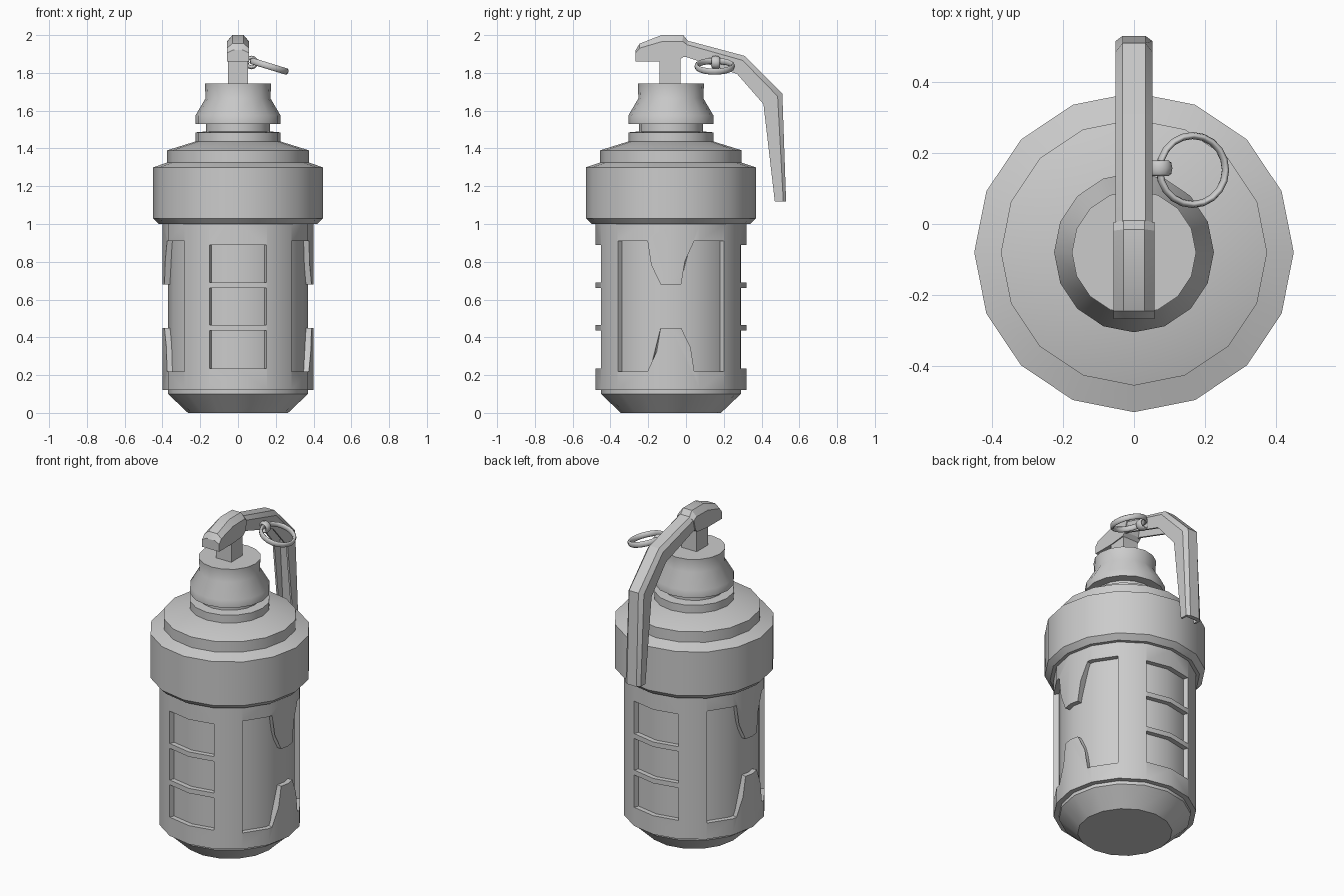
import bpy, bmesh
from math import sin, cos, tan, radians, tau

if "Cube" in bpy.data.objects:
    bpy.data.objects.remove(bpy.data.objects["Cube"])

AXIS_Y = -0.08   # the body axis sits slightly forward of the origin
SIDES = 16


def make(name, verts, faces):
    mesh = bpy.data.meshes.new(name)
    mesh.from_pydata(verts, [], faces)
    bm = bmesh.new()
    bm.from_mesh(mesh)
    bmesh.ops.recalc_face_normals(bm, faces=bm.faces)
    bm.to_mesh(mesh)
    bm.free()
    obj = bpy.data.objects.new(name, mesh)
    bpy.context.collection.objects.link(obj)
    return obj


def activate(obj):
    bpy.ops.object.select_all(action='DESELECT')
    obj.select_set(True)
    bpy.context.view_layer.objects.active = obj


def smooth(obj, angle=35):
    activate(obj)
    bpy.ops.object.shade_smooth_by_angle(angle=radians(angle))
    return obj


def loft(name, rings, closed=False):
    """Skin equal-length loops; cap the ends, or join last to first."""
    n, m = len(rings[0]), len(rings)
    verts = [p for ring in rings for p in ring]
    faces = [(i * n + j, i * n + (j + 1) % n,
              (i + 1) % m * n + (j + 1) % n, (i + 1) % m * n + j)
             for i in range(m if closed else m - 1) for j in range(n)]
    if not closed:
        faces += [tuple(range(n)), tuple(range((m - 1) * n, m * n))]
    return make(name, verts, faces)


def lathe(name, profile, closed=False):
    rings = [[(r * cos(tau * k / SIDES), AXIS_Y + r * sin(tau * k / SIDES), z)
              for k in range(SIDES)] for r, z in profile]
    return loft(name, rings, closed)


# Turned body parts
smooth(lathe("body_core", [(0.265, 0), (0.37, 0.10), (0.37, 1.02)]))
smooth(lathe("collar", [(0.42, 1.0), (0.45, 1.03), (0.45, 1.30), (0.375, 1.325),
                        (0.375, 1.39), (0.225, 1.437)]))
smooth(lathe("neck", [(0.225, 1.43), (0.225, 1.485), (0.17, 1.49), (0.17, 1.53),
                      (0.225, 1.53), (0.225, 1.575), (0.172, 1.665), (0.175, 1.745)]))

# Sleeve around the core, with openings cut through it
sleeve = lathe("sleeve", [(0.36, 0.12), (0.40, 0.12), (0.40, 1.0), (0.36, 1.0)], closed=True)


def cut(outline, turn):
    """Cut a radial opening; outline is (tangent ratio, z) seen from outside."""
    c, s = cos(radians(turn)), sin(radians(turn))
    rings = [[(c * d - s * t * d, AXIS_Y + s * d + c * t * d, z) for t, z in outline]
             for d in (0.2, 0.6)]
    cutter = loft("cutter", rings)
    cutter.hide_render = True
    mod = sleeve.modifiers.new("opening", 'BOOLEAN')
    mod.operation, mod.solver, mod.object = 'DIFFERENCE', 'EXACT', cutter
    activate(sleeve)
    bpy.ops.object.modifier_apply(modifier=mod.name)
    bpy.data.objects.remove(cutter)


w = tan(radians(22.3))
for turn in (-90, 90):
    for low, high in ((0.235, 0.435), (0.465, 0.66), (0.69, 0.89)):
        cut([(-w, low), (w, low), (w, high), (-w, high)], turn)

half = [(0.14, 0.45), (0.33, 0.22), (0.99, 0.22), (0.99, 0.91), (0.33, 0.91), (0.14, 0.68)]
for turn in (0, 180):
    cut(half + [(-t, z) for t, z in reversed(half)], turn)
smooth(sleeve)

# Post carrying the lever
bpy.ops.mesh.primitive_cube_add(size=1, location=(0, -0.085, 1.82))
post = bpy.context.object
post.name = "lever_post"
post.scale = (0.104, 0.11, 0.2)


def sweep(name, stations, section):
    """Loft a mirrored (x, depth) section between outer and inner (y, z) points."""
    full = section + [(-x, t) for x, t in reversed(section)]
    rings = [[(x, oy + (iy - oy) * t, oz + (iz - oz) * t) for x, t in full]
             for oy, oz, iy, iz in stations]
    return smooth(loft(name, rings), 30)


# Lever head and long channel-shaped lever
sweep("lever_head", [(-0.267, 1.92, -0.267, 1.86), (-0.245, 1.955, -0.245, 1.86),
                     (-0.13, 2.0, -0.13, 1.86), (-0.015, 2.0, -0.03, 1.87),
                     (0.01, 1.97, -0.01, 1.89)],
      [(0.03, 0), (0.058, 0.25), (0.058, 1)])
sweep("lever", [(-0.03, 1.98, -0.03, 1.885), (0.01, 1.97, 0.0, 1.885),
                (0.31, 1.89, 0.27, 1.795), (0.51, 1.69, 0.41, 1.635),
                (0.53, 1.12, 0.47, 1.12)],
      [(0.032, 0), (0.052, 0.25), (0.052, 1), (0.04, 1), (0.04, 0.45)])


def ring(name, location, rotation, major, minor, stretch, segments):
    bpy.ops.mesh.primitive_torus_add(location=location, rotation=rotation, major_radius=major,
                                     minor_radius=minor, major_segments=segments,
                                     minor_segments=8)
    obj = bpy.context.object
    obj.name = name
    obj.scale.z = stretch
    smooth(obj, 50)


# Pull ring and the small loop holding it to the lever
ring("pull_ring", (0.165, 0.152, 1.835), (0, radians(17), 0), 0.097, 0.010, 1.7, 20)
ring("ring_loop", (0.072, 0.157, 1.855), (radians(90), 0, 0), 0.026, 0.010, 2.2, 12)
